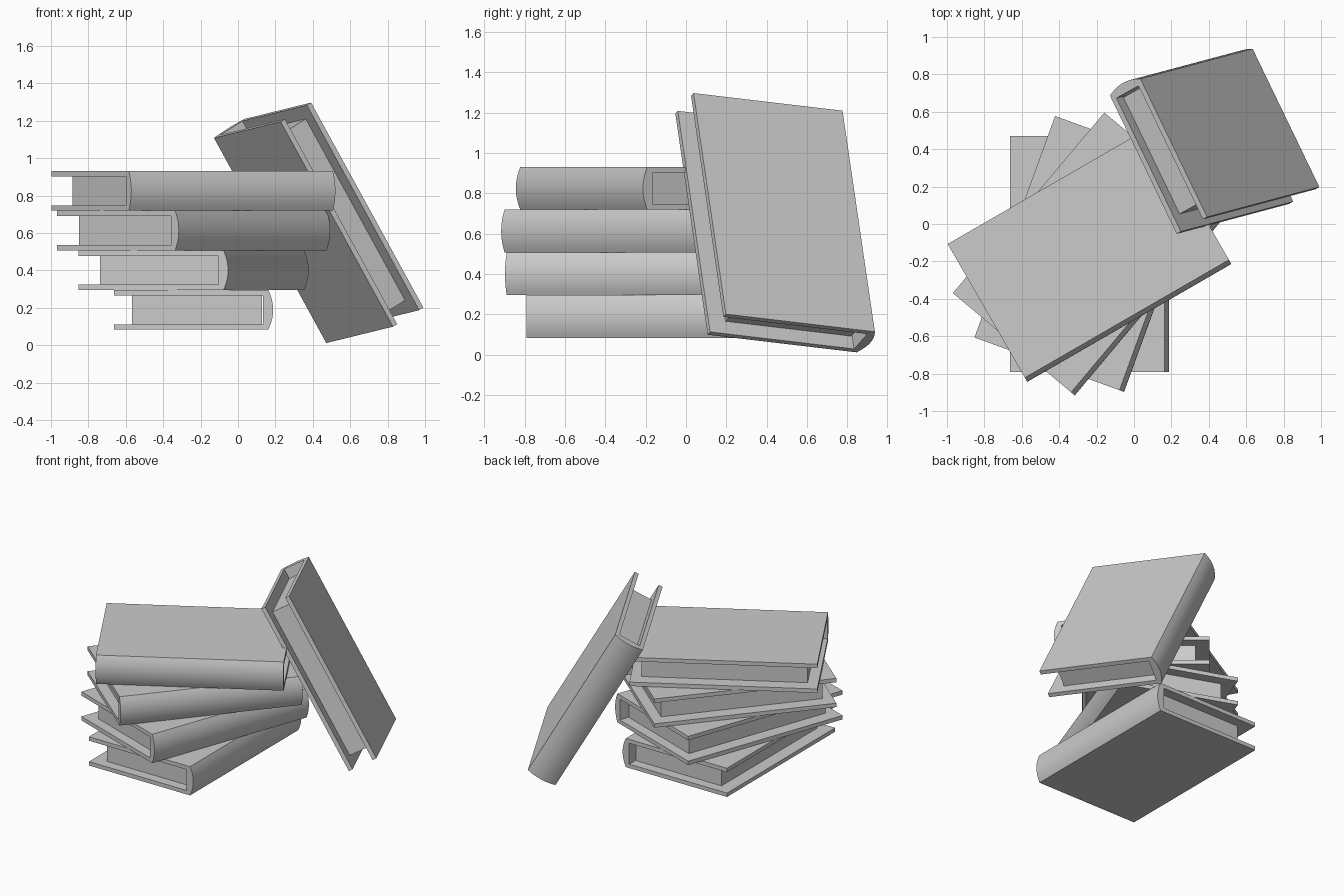
import bpy, bmesh, math
from mathutils import Matrix, Vector

if "Cube" in bpy.data.objects:
    bpy.data.objects.remove(bpy.data.objects["Cube"])

L, T, C = 1.26, 0.212, 0.029      # book length, thickness, cover board thickness
FORE, HINGE, BULGE = -0.425, 0.40, 0.026
H = T / 2


def extrude_profile(name, pts, length, matrix):
    """Extrude an x-z profile along y, centred, and place it."""
    bm = bmesh.new()
    face = bm.faces.new([bm.verts.new((x, -length / 2, z)) for x, z in pts])
    res = bmesh.ops.extrude_face_region(bm, geom=[face])
    moved = [v for v in res["geom"] if isinstance(v, bmesh.types.BMVert)]
    bmesh.ops.translate(bm, verts=moved, vec=(0, length, 0))
    bmesh.ops.recalc_face_normals(bm, faces=bm.faces)
    me = bpy.data.meshes.new(name)
    bm.to_mesh(me)
    bm.free()
    ob = bpy.data.objects.new(name, me)
    ob.matrix_world = matrix
    bpy.context.collection.objects.link(ob)
    bpy.ops.object.select_all(action='DESELECT')
    ob.select_set(True)
    bpy.context.view_layer.objects.active = ob
    bpy.ops.object.shade_smooth_by_angle(angle=math.radians(25))
    return ob


def book(name, matrix):
    # C-shaped cover with a rounded spine
    n = 12
    spine = [(HINGE + BULGE * (1 - t * t), t * H)
             for t in (-1 + 2 * i / n for i in range(n + 1))]
    inner = [(FORE, H), (FORE, H - C), (0.372, H - C),
             (0.372, C - H), (FORE, C - H), (FORE, -H)]
    extrude_profile(name + "_cover", spine + inner, L, matrix)
    # page block set back from the cover edges
    a, b, z = -0.33, 0.366, H - C
    extrude_profile(name + "_pages", [(a, -z), (b, -z), (b, z), (a, z)], 1.115, matrix)


# Fanned stack of four books
for i in range(4):
    pos = Matrix.Translation((-0.238, -0.16, 0.083 + H + i * T))
    book(f"stacked_book_{i + 1}", pos @ Matrix.Rotation(math.radians(-20 * i), 4, 'Z'))

# Fifth book leaning against the stack
v = Vector((0.476, 0.127, -0.869)).normalized()
u = Vector((-0.43, 0.896, -0.11))
u = (u - v * u.dot(v)).normalized()
rot = Matrix((u, v, u.cross(v))).transposed().to_4x4()
book("leaning_book", Matrix.Translation((0.426, 0.453, 0.653)) @ rot)
